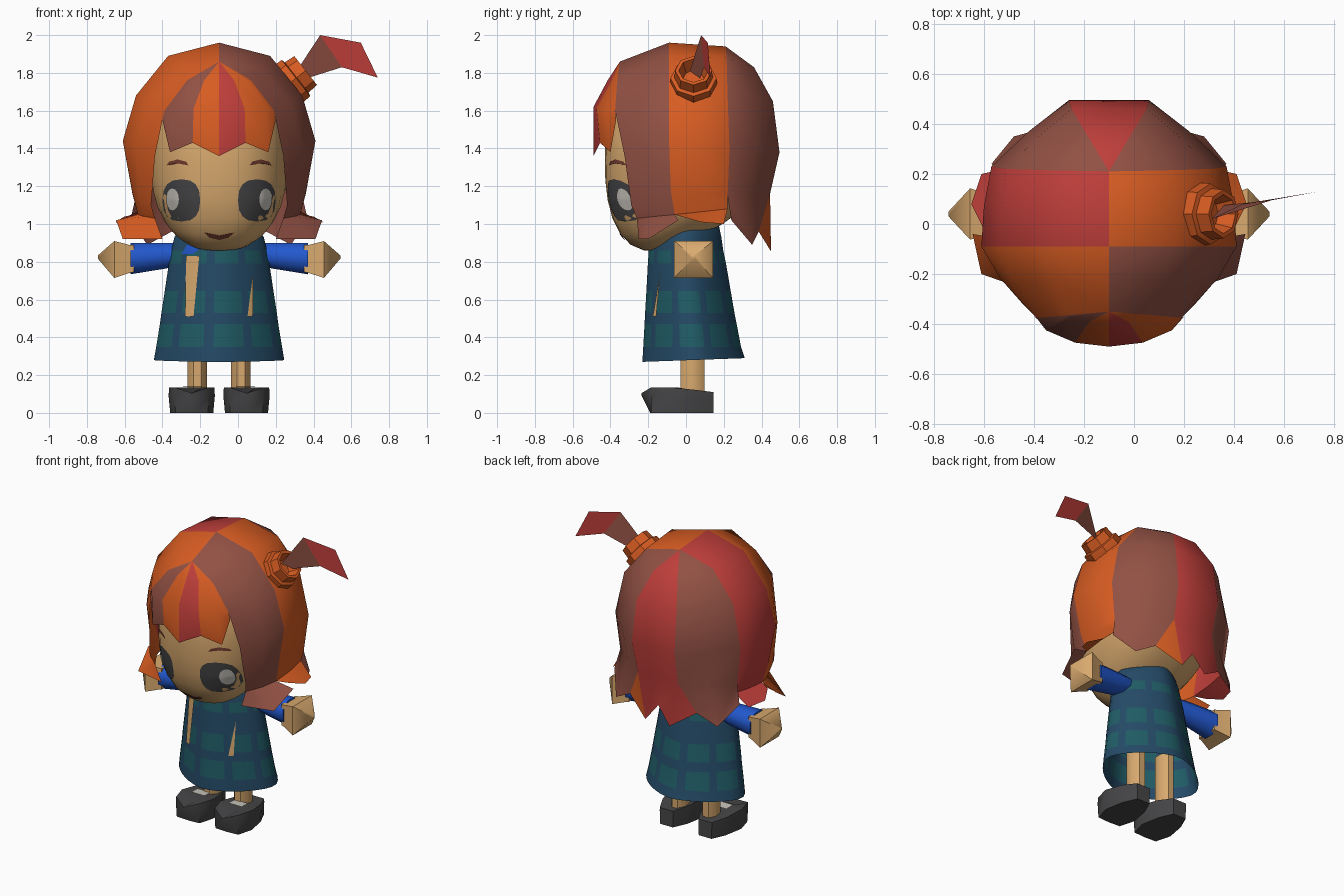
import bpy, bmesh, math
from mathutils import Vector, Matrix
from mathutils.bvhtree import BVHTree

if "Cube" in bpy.data.objects:
    bpy.data.objects.remove(bpy.data.objects["Cube"])

CX = -0.10  # the body's mirror plane


def lin(c):
    c /= 255
    return c / 12.92 if c <= 0.04045 * 255 / 255 else ((c + 0.055) / 1.055) ** 2.4


def mat(name, r, g, b):
    m = bpy.data.materials.new(name)
    m.diffuse_color = (lin(r), lin(g), lin(b), 1)
    m.use_nodes = True
    m.node_tree.nodes["Principled BSDF"].inputs["Base Color"].default_value = m.diffuse_color
    return m


ORANGE = mat("orange", 215, 92, 34)
RED = mat("red", 190, 62, 58)
BROWN = mat("brown", 146, 81, 68)
SKIN = mat("skin", 216, 169, 110)
NAVY = mat("navy", 36, 74, 102)
TEAL = mat("teal", 32, 92, 102)
BLUE = mat("blue", 34, 88, 206)
DARK = mat("charcoal", 70, 70, 72)
LIGHT = mat("light_grey", 200, 196, 188)
LIP = mat("dark_brown", 112, 58, 46)


def build(name, verts, faces, mats, rule=None, angle=40, hub=None):
    """Mesh object; rule(i) gives the material of face i; hub orients open sheets outward."""
    bm = bmesh.new()
    vs = [bm.verts.new(v) for v in verts]
    for i, f in enumerate(faces):
        face = bm.faces.new([vs[k] for k in f])
        face.material_index = rule(i) if rule else 0
    bmesh.ops.remove_doubles(bm, verts=bm.verts, dist=0.0005)
    bmesh.ops.recalc_face_normals(bm, faces=bm.faces)
    if hub:
        side = sum((f.calc_center_median() - Vector(hub)).dot(f.normal) * f.calc_area() for f in bm.faces)
        if side < 0:
            bmesh.ops.reverse_faces(bm, faces=bm.faces)
    me = bpy.data.meshes.new(name)
    bm.to_mesh(me)
    bm.free()
    for m in mats:
        me.materials.append(m)
    ob = bpy.data.objects.new(name, me)
    bpy.context.collection.objects.link(ob)
    if angle:
        bpy.ops.object.select_all(action='DESELECT')
        ob.select_set(True)
        bpy.context.view_layer.objects.active = ob
        bpy.ops.object.shade_smooth_by_angle(angle=math.radians(angle))
    return ob


def loft(rings, caps=True):
    """Verts and faces joining equal closed rings."""
    n = len(rings[0])
    verts = [p for r in rings for p in r]
    faces = [(k * n + i, k * n + (i + 1) % n, (k + 1) * n + (i + 1) % n, (k + 1) * n + i)
             for k in range(len(rings) - 1) for i in range(n)]
    if caps:
        faces += [tuple(range(n)), tuple(range(len(verts) - n, len(verts)))]
    return verts, faces


def circle(n, off=0.0, power=2):
    pts = [(math.cos(2 * math.pi * (i + off) / n), math.sin(2 * math.pi * (i + off) / n)) for i in range(n)]
    return [tuple(c / (abs(a) ** power + abs(b) ** power) ** (1 / power) for c in (a, b)) for a, b in pts]


# Head: squared ball with the chin dropped towards the front
bm = bmesh.new()
bmesh.ops.create_uvsphere(bm, u_segments=28, v_segments=18, radius=1)
for v in bm.verts:
    d = v.co.normalized()
    d /= sum(abs(c) ** 2.4 for c in d) ** (1 / 2.4)
    v.co = (CX + 0.365 * d.x, 0.43 * d.y, 1.34 + 0.44 * d.z + 0.17 * d.y * max(0, -d.z))
head_tree = BVHTree.FromBMesh(bm)
head_v = [v.co.copy() for v in bm.verts]
head_f = [[v.index for v in f.verts] for f in bm.faces]
bm.free()
build("head", head_v, head_f, [SKIN], angle=60)


def plate(name, x, z, outline, m, tree, gap):
    """Thin patch laid on the front of a surface, in rings from its middle."""
    verts, n = [], len(outline)
    mx, mz = (sum(p[k] for p in outline) / n for k in (0, 1))
    for t in (0.02, 0.35, 0.7, 1):
        for a, b in outline:
            px, pz = x + mx + (a - mx) * t, z + mz + (b - mz) * t
            hit = tree.ray_cast(Vector((px, -2, pz)), Vector((0, 1, 0)))[0]
            verts.append((px, (hit.y if hit else -0.2) - gap, pz))
    faces = loft([verts[k * n:k * n + n] for k in range(4)], False)[1] + [tuple(range(n))]
    build(name, verts, faces, [m], hub=(x, 5, z))


# Face: eyes, glints, brows, mouth
oval = circle(16)
for s, side in ((-1, "left"), (1, "right")):
    plate("eye_" + side, CX + s * 0.2, 1.125,
          [(0.1 * math.copysign(abs(a) ** 0.8, a), 0.112 * math.copysign(abs(b) ** 0.8, b)) for a, b in oval],
          DARK, head_tree, 0.006)
    plate("eye_glint_" + side, CX + s * 0.247, 1.13, [(0.034 * a, 0.058 * b) for a, b in oval],
          LIGHT, head_tree, 0.011)
    plate("brow_" + side, CX + s * 0.22, 1.318,
          [(-0.058, -0.008), (0, 0.003), (0.058, -0.008), (0.045, 0.012), (0, 0.024), (-0.045, 0.012)],
          LIP, head_tree, 0.006)
plate("mouth", CX, 0.935, [(-0.08, 0.02), (-0.05, -0.008), (0, -0.02), (0.05, -0.008), (0.08, 0.02), (0, 0.004)],
      LIP, head_tree, 0.006)

# Hair: ribs run from the parting down; each lock spans two ribs and ends in a tip
A = [(0, -.35, 1.86), (.17, -.365, 1.76), (.29, -.375, 1.6), (.34, -.325, 1.36), (.36, -.29, 1.1), (.34, -.26, 1.03)]
B = [(0, -.09, 1.96), (.27, -.09, 1.89), (.44, -.09, 1.68), (.51, -.09, 1.44), (.46, -.08, 1.17), (.43, -.06, 1.05)]
C = [(0, .21, 1.94), (.25, .215, 1.88), (.41, .22, 1.68), (.47, .23, 1.4), (.44, .22, 1.15), (.42, .22, 1.08)]
D = [(0, .21, 1.94), (.09, .36, 1.83), (.15, .46, 1.65), (.16, .495, 1.38), (.15, .445, 1.16)]
hair_v, hair_f, hair_m = [], [], []


def hair_face(pts, colour):
    keep = [p for i, p in enumerate(pts) if (Vector(p) - Vector(pts[i - 1])).length > 1e-4]
    if len(keep) > 2:
        base = len(hair_v)
        hair_v.extend((CX + p[0], p[1], p[2]) for p in keep)
        hair_f.append(tuple(range(base, base + len(keep))))
        hair_m.append(colour)


def lock(left, right, tips, colour, push=1.03):
    """Two column strip between ribs; tips is the last row."""
    rows = []
    for k, (p, q) in enumerate(zip(left, right)):
        m = (Vector(p) + Vector(q)) / 2
        f = push if k > 1 else 1
        rows.append([p, (m.x * f, m.y * f, m.z), q])
    rows.append(tips)
    for r0, r1 in zip(rows, rows[1:]):
        for c in (0, 1):
            hair_face([r0[c], r0[c + 1], r1[c + 1], r1[c]], colour)


def flip(pts, s):
    return [(p[0] * s, p[1], p[2]) for p in pts]


# material slots: 0 orange, 1 red, 2 brown
for s, front, mid in ((1, 2, 0), (-1, 0, 1)):
    a, b, c, d = (flip(r, s) for r in (A, B, C, D))
    lock(a, b, flip([(.30, -.25, .92), (.51, -.2, .92), (.545, -.04, 1.02)], s), front)
    lock(b, c, flip([(.50, -.02, 1.04), (.55, .08, 1.01), (.51, .2, 1.0)], s), mid, 1.02)
    lock(c[:5], d, flip([(.47, .24, 1.02), (.38, .35, .89), (.25, .385, .96)], s), 2, 1.02)
    hair_face([d[4]] + flip([(.25, .385, .96), (.09, .45, .855)], s), mid)
lock(flip(D, -1), D, [(-.09, .45, .855), (0, .44, .97), (.09, .45, .855)], 1, 1)

# Fringe: a fan that grows out of the front ribs, with a zigzag hem
FR = [(-.30, -.37, 1.55), (-.26, -.40, 1.38), (-.14, -.455, 1.43), (0, -.49, 1.36)]
FR += [(-x, y, z) for x, y, z in FR[2::-1]]
FAN = [x / .30 for x, y, z in FR]
fan_rows = [[A[0]] * 7,
            [(.17 * f, -.365 - .05 * (1 - abs(f)), 1.76) for f in FAN],
            [(.29 * f, -.375 - .115 * (1 - f * f) ** .6, 1.6 + .02 * (1 - abs(f))) for f in FAN], FR]
for i, colour in enumerate((2, 2, 0, 1, 0, 0)):
    for r0, r1 in zip(fan_rows, fan_rows[1:]):
        hair_face([r0[i], r0[i + 1], r1[i + 1], r1[i]], colour)
build("hair", hair_v, hair_f, [ORANGE, RED, BROWN], lambda i: hair_m[i], 40, (CX, 0, 1.4))

# Hair bun: stepped hollow band leaning out to the side
tilt = Matrix.Translation((.24, .04, 1.72)) @ Vector((0, 0, 1)).rotation_difference(
    Vector((.79, 0, .62))).to_matrix().to_4x4()
band = [(-.02, .115), (.03, .125), (.085, .122), (.09, .102), (.15, .097), (.15, .078), (.08, .055)]
v, f = loft([[tilt @ Vector((r * a, r * b, t)) for a, b in circle(8)] for t, r in band])
build("hair_bun", v, f, [ORANGE], angle=30)

# Loose tuft of hair out of the bun
build("hair_tuft", [(.31, .02, 1.81), (.36, .075, 1.77), (.435, .08, 2.0), (.55, .095, 1.83), (.65, .115, 1.96),
                    (.74, .13, 1.775)], [(0, 1, 3, 2), (2, 3, 5, 4)], [BROWN, RED], lambda i: i, 0, (.5, 5, 1.8))

# Dress: flared skirt in rings (height, half width, front, back), narrow on the diagonals
N = 36
shape = [(.27, .35, -.235, .315), (.35, .338, -.23, .295), (.47, .318, -.223, .272), (.53, .31, -.22, .26),
         (.645, .292, -.213, .24), (.79, .27, -.205, .215), (.86, .257, -.2, .2), (.93, .24, -.195, .19),
         (1.0, .2, -.17, .175), (1.04, .08, -.06, .15)]
rings = [[(CX + w * a, (f0 + b0) / 2 + (b0 - f0) / 2 * b, z + (.01 * b + .01 if z < .3 else 0))
          for a, b in circle(N, .5, 1.55)] for z, w, f0, b0 in shape]
dress_v, dress_f = loft(rings)
dress_f.pop(-2)  # open hem


def patch(i):
    return 1 if i // N in (1, 3, 5) and i % N % 4 != 1 else 0


build("dress", dress_v, dress_f, [NAVY, TEAL], patch, 50)
dress_tree = BVHTree.FromPolygons([Vector(p) for p in dress_v], dress_f)
plate("dress_slit_left", 0, 0, [(-.275, .83), (-.205, .83), (-.235, .51), (-.28, .51)], SKIN, dress_tree, .009)
plate("dress_slit_right", 0, 0, [(.08, .74), (.078, .51), (.05, .51)], SKIN, dress_tree, .009)
plate("collar_left", 0, 0, [(-.30, .84), (-.27, .89), (-.19, .88), (-.24, .84)], BLUE, dress_tree, .008)

sole = [(0, -.235), (.09, -.185), (.12, -.08), (.095, .05), (.05, .145)]
sole += [(-x, y) for x, y in sole[:0:-1]]
for s, side in ((-1, "left"), (1, "right")):
    # Sleeve and boxy hand, along x (offset, centre height, radius)
    def arm(rows, n):
        return loft([[(CX + s * u, .04 + r * a * 1.05, z + r * b) for a, b in circle(n, .5)] for u, z, r in rows])

    v, f = arm([(.18, .845, .055), (.28, .832, .073), (.47, .817, .09)], 8)
    build("sleeve_" + side, v, f, [BLUE], angle=50)
    v, f = arm([(.45, .817, .10), (.475, .815, .105), (.555, .812, .138), (.642, .825, .012)], 4)
    build("hand_" + side, v, f, [SKIN], angle=50)
    # Leg
    v, f = loft([[(CX + s * .115 + .056 * a, .035 + .068 * b, z) for a, b in circle(8, .5)] for z in (.08, .45)])
    build("leg_" + side, v, f, [SKIN], angle=50)
    # Shoe with a pointed toe, and a pale patch on its instep
    top = [(x, y, .105 if y < -.2 else .135 if y < -.05 else .122 if y < .1 else .11) for x, y in sole]
    low = [[(CX + s * .145 + x * k, max(y, -.19) if z == 0 else y, z) for x, y in sole]
           for z, k in ((0, .95), (.09, 1.02))]
    lid = [[(CX + s * .145 + x * k, y * k, z) for x, y, z in top] for k in (1, .6)]
    v, f = loft(low + lid)
    build("shoe_" + side, v, f, [DARK], angle=50)
    build("shoe_instep_" + side, [(CX + s * .14 + x, y, z) for x, y, z in (
        (-.05, -.09, .142), (.05, -.09, .142), (.05, -.02, .139), (-.05, -.02, .139))],
        [(0, 1, 2, 3)], [LIGHT], angle=0, hub=(CX, 0, -5))
